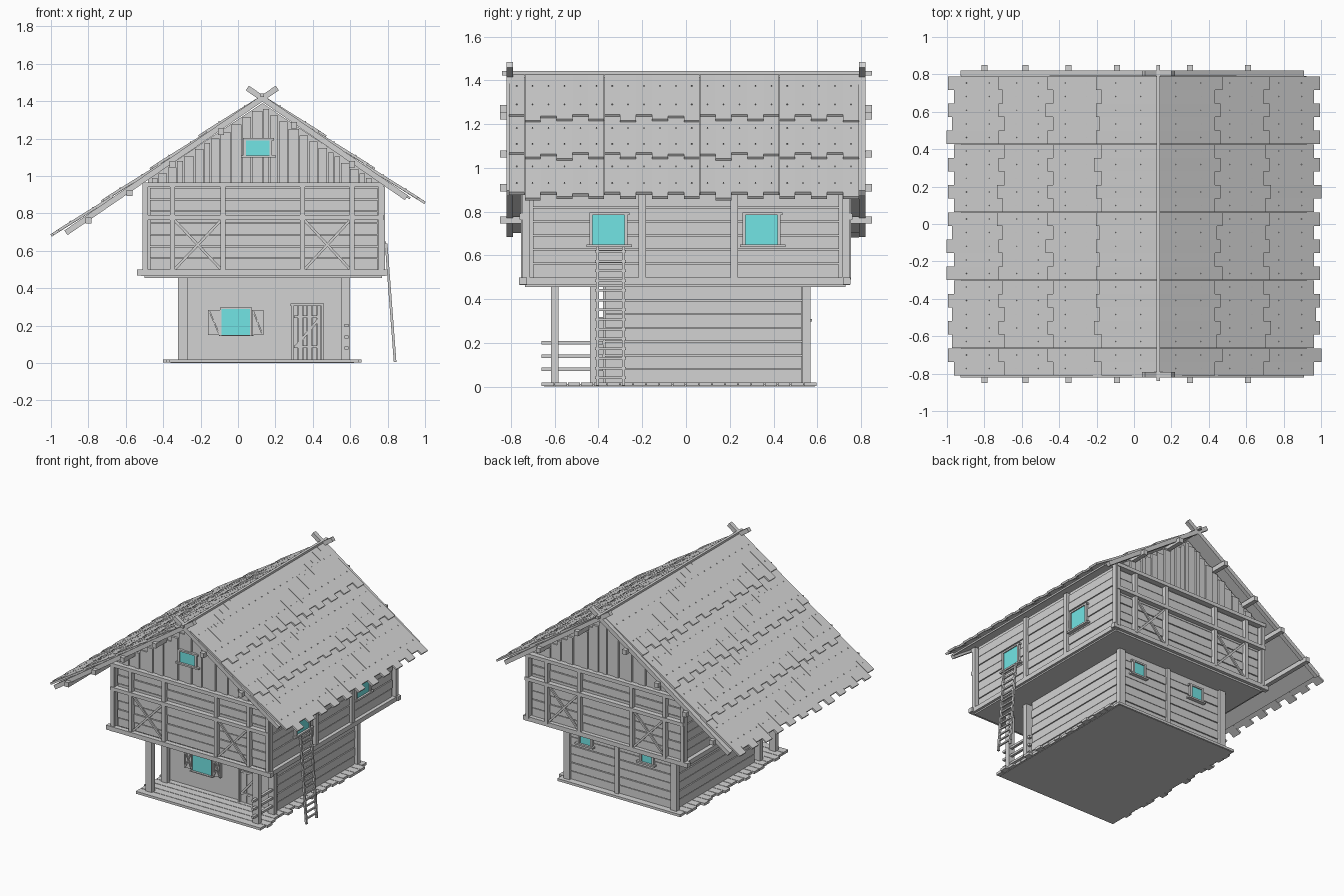
import bpy, bmesh, random
from mathutils import Vector

random.seed(4)
cube = bpy.data.objects.get("Cube")
if cube:
    bpy.data.objects.remove(cube)


def material(name, color):
    m = bpy.data.materials.new(name)
    m.use_nodes = True
    m.diffuse_color = (*color, 1)
    m.node_tree.nodes["Principled BSDF"].inputs["Base Color"].default_value = (*color, 1)
    return m


WOOD = material("grey wood", (0.65, 0.65, 0.65))
GLASS = material("cyan glass", (0.17, 0.78, 0.78))
parts = {}


def mesh(name):
    return parts.setdefault(name, bmesh.new())


def beam(name, a, b, w, h, wdir=(0, 1, 0)):
    """Rectangular bar from a to b, w wide along wdir and h deep across it."""
    a, b = Vector(a), Vector(b)
    d = (b - a).normalized()
    side = Vector(wdir)
    side = (side - d * side.dot(d)).normalized()
    up = d.cross(side)
    bm = mesh(name)
    ring = [[bm.verts.new(p + side * w / 2 * i + up * h / 2 * j)
             for i, j in ((-1, -1), (1, -1), (1, 1), (-1, 1))] for p in (a, b)]
    bm.faces.new(ring[0][::-1])
    bm.faces.new(ring[1])
    for k in range(4):
        n = (k + 1) % 4
        bm.faces.new((ring[0][k], ring[0][n], ring[1][n], ring[1][k]))


def box(name, x0, x1, y0, y1, z0, z1):
    x, y = (x0 + x1) / 2, (y0 + y1) / 2
    beam(name, (x, y, z0), (x, y, z1), abs(x1 - x0), abs(y1 - y0), (1, 0, 0))


# A wall is (axis, outward sign, position); pieces are placed on it by
# horizontal coordinate, height and distance outward.
def on_wall(name, wall, u0, u1, z0, z1, d0, d1):
    axis, sign, pos = wall
    p, q = pos + sign * d0, pos + sign * d1
    if axis == "x":
        box(name, p, q, u0, u1, z0, z1)
    else:
        box(name, u0, u1, p, q, z0, z1)


def wall_brace(name, wall, u0, z0, u1, z1, d, w=0.014):
    axis, sign, pos = wall
    c = pos + sign * d
    pts = [(c, u, z) if axis == "x" else (u, c, z) for u, z in ((u0, z0), (u1, z1))]
    beam(name, *pts, w, 0.01, (0, 0, 1))


def cross(name, wall, u0, u1, z0, z1, d, w=0.014):
    wall_brace(name, wall, u0, z0, u1, z1, d, w)
    wall_brace(name, wall, u0, z1, u1, z0, d + 0.002, w)


def siding(name, wall, u0, u1, z0, z1, pitch=0.062):
    n = round((z1 - z0) / pitch)
    step = (z1 - z0) / n
    for i in range(n):
        z = z0 + i * step
        on_wall(name, wall, u0, u1, z, z + step - 0.005, -0.005, 0.009 + 0.003 * (i % 2))


def window(name, wall, u0, u1, z0, z1, t=0.012):
    on_wall(name + "_glass", wall, u0, u1, z0, z1, 0.005, 0.02)
    f = name + "_frame"
    for u in (u0, u1):
        on_wall(f, wall, u - t, u + t / 4, z0, z1, 0, 0.028)
    on_wall(f, wall, u0 - t, u1 + t, z1, z1 + t, 0, 0.028)
    on_wall(f, wall, u0 - 2 * t, u1 + 2 * t, z0 - t, z0, 0, 0.036)


# Roof surface: distance u down the slope side s, measured along x
RIDGE_X, RIDGE_Z, SLOPE = 0.13, 1.425, 0.67


def roof(s, u, y, lift=0.0):
    return (RIDGE_X + s * u, y, RIDGE_Z - SLOPE * u + lift)


# Ground floor
box("ground_walls", -0.29, 0.57, -0.38, 0.54, 0.01, 0.47)
front, back = ("y", -1, -0.38), ("y", 1, 0.54)
right, left = ("x", 1, 0.57), ("x", -1, -0.29)
siding("ground_siding", back, -0.28, 0.56, 0.02, 0.46)
for w in (right, left):
    siding("ground_siding", w, -0.37, 0.53, 0.02, 0.46)
for x in (-0.295, 0.575):
    for y in (-0.6, -0.42, 0.55):
        box("ground_posts", x - 0.025, x + 0.025, y - 0.018, y + 0.018, 0.01, 0.46)
box("ground_posts", 0.155, 0.185, 0.54, 0.565, 0.01, 0.46)

# Floor planks with uneven ends
box("porch_base", -0.36, 0.62, -0.65, 0.59, 0, 0.012)
for i in range(21):
    y = -0.66 + i * 0.06
    box("floor_planks", -0.37 - random.choice((0, 0.015, 0.03)),
        0.63 + random.choice((0, 0.015, 0.03)), y, y + 0.056, 0.002, 0.02)

# Porch rail
for z in (0.08, 0.14, 0.2):
    box("porch_rail", 0.57, 0.59, -0.66, -0.38, z - 0.008, z + 0.008)

# Shuttered window
window("ground_front_window", front, -0.09, 0.07, 0.15, 0.29, 0.006)
for u0, u1 in ((-0.16, -0.095), (0.075, 0.135)):
    on_wall("shutters", front, u0, u1, 0.15, 0.285, 0, 0.012)
    cross("shutters", front, u0 + 0.008, u1 - 0.008, 0.16, 0.275, 0.015, 0.008)
    for u in (u0, u1 - 0.008):
        on_wall("shutters", front, u, u + 0.008, 0.15, 0.285, 0.012, 0.02)

# Board door
for i in range(6):
    u = 0.297 + i * 0.025
    on_wall("door", front, u, u + 0.022, 0.02, 0.305, 0, 0.012 + 0.003 * (i % 2))
for u in (0.285, 0.447):
    on_wall("door_frame", front, u, u + 0.012, 0.02, 0.315, 0, 0.025)
on_wall("door_frame", front, 0.28, 0.46, 0.305, 0.318, 0, 0.027)
for z in (0.08, 0.24):
    on_wall("door_brace", front, 0.3, 0.445, z, z + 0.015, 0.012, 0.022)
wall_brace("door_brace", front, 0.31, 0.09, 0.44, 0.245, 0.018)

# Back windows
for u in (-0.12, 0.38):
    window("ground_back_window", back, u, u + 0.1, 0.31, 0.4)

# Upper floor body, a prism under the roof
bm = mesh("upper_walls")
X0, X1, Y = -0.48, 0.755, 0.715
outline = [(X0, 0.46), (X1, 0.46), (X1, RIDGE_Z - SLOPE * (X1 - RIDGE_X) - 0.035),
           (RIDGE_X, RIDGE_Z - 0.035), (X0, RIDGE_Z - SLOPE * (RIDGE_X - X0) - 0.035)]
face = bm.faces.new([bm.verts.new((x, -Y, z)) for x, z in outline])
ext = bmesh.ops.extrude_face_region(bm, geom=[face])["geom"]
bmesh.ops.translate(bm, vec=(0, 2 * Y, 0), verts=[v for v in ext if isinstance(v, bmesh.types.BMVert)])
bmesh.ops.recalc_face_normals(bm, faces=bm.faces)

# Sill beams round the upper floor
for y in (-0.745, 0.735):
    box("sill_beams", -0.54, 0.8, y - 0.018, y + 0.018, 0.468, 0.5)
for x in (-0.5, 0.77):
    box("sill_beams", x - 0.018, x + 0.018, -0.76, 0.75, 0.465, 0.498)
box("upper_floor", -0.5, 0.77, -0.735, 0.73, 0.455, 0.472)

# Framed gable ends
for sign in (-1, 1):
    w = ("y", sign, sign * Y)
    siding("upper_siding", w, -0.47, 0.745, 0.5, 0.94)
    for u in (-0.495, -0.35, -0.08, 0.345, 0.61, 0.765):
        on_wall("gable_frame", w, u - 0.013, u + 0.013, 0.49, 0.95, 0.008, 0.04)
    for z in (0.778, 0.953):
        on_wall("gable_frame", w, -0.51, 0.78, z - 0.013, z + 0.013, 0.005, 0.046)
    for u0, u1 in ((-0.34, -0.09), (0.355, 0.6)):
        cross("gable_braces", w, u0, u1, 0.5, 0.765, 0.022)
    # Upright gable boards cut to the roof line
    x, i = X0 + 0.02, 0
    while x < X1 - 0.03:
        width = random.choice((0.035, 0.05, 0.06))
        far = max(abs(x - RIDGE_X), abs(x + width - RIDGE_X))
        on_wall("gable_boards", w, x, x + width - 0.005, 0.95,
                RIDGE_Z - SLOPE * far - 0.04, 0, 0.009 + 0.007 * (i % 2))
        x, i = x + width, i + 1
window("attic_window", ("y", -1, -Y), 0.04, 0.18, 1.11, 1.19)

# Long sides
for w in (("x", 1, X1), ("x", -1, X0)):
    siding("upper_siding", w, -0.7, 0.7, 0.5, 0.95)
    for u in (-0.73, -0.2, 0.22, 0.73):
        on_wall("side_posts", w, u - 0.017, u + 0.017, 0.49, 0.96, 0, 0.03)
for u in (-0.43, 0.27):
    window("side_window", ("x", 1, X1), u, u + 0.16, 0.65, 0.785)

# Roof: deck, overlapping board courses and nails
for s, eave, edges in ((1, 0.79, (0, 0.30, 0.56, 0.83)), (-1, 1.05, (0, 0.30, 0.56, 0.82, 1.09))):
    beam("roof_deck", roof(s, 0, 0, -0.015), roof(s, eave, 0, -0.015), 1.58, 0.012)
    for u0, u1 in zip(edges, edges[1:]):
        n = 22
        for i in range(n):
            y = -0.81 + (i + 0.5) * 1.6 / n
            end = u1 + 0.03 * (i % 2) + random.choice((0, 0, 0.01))
            beam("roof_boards", roof(s, max(u0 - 0.02, 0), y), roof(s, end, y, 0.014),
                 1.6 / n - 0.0005, 0.014)
            for f in (0.3, 0.75):
                u = u0 + (u1 - u0) * f
                z = 0.014 * f + 0.004
                beam("roof_nails", roof(s, u, y, z), roof(s, u + 0.005, y, z), 0.005, 0.016)

# Ridge pole, purlins and crossed barge boards
beam("ridge_pole", (RIDGE_X, -0.84, 1.432), (RIDGE_X, 0.85, 1.432), 0.02, 0.02, (1, 0, 0))
for x in (-0.8, -0.58, -0.35, -0.09, 0.3, 0.61):
    z = RIDGE_Z - SLOPE * abs(x - RIDGE_X) - 0.04
    box("purlins", x - 0.016, x + 0.016, -0.85, 0.85, z - 0.017, z + 0.017)
for y in (-0.805, 0.805):
    for s, low in ((1, 0.77), (-1, 1.05)):
        beam("barge_boards", roof(s, -0.08, y, -0.008), roof(s, low, y, -0.025), 0.03, 0.03)

# Ladder
foot, top = Vector((0.84, 0, 0.005)), Vector((0.792, 0, 0.64))
for y in (-0.405, -0.285):
    off = Vector((0, y, 0))
    beam("ladder", foot + off, top + off, 0.014, 0.014)
for i in range(14):
    p = foot.lerp(top, (i + 0.8) / 14.3)
    beam("ladder", (p.x, -0.415, p.z), (p.x, -0.275, p.z), 0.011, 0.011, (1, 0, 0))

# Turn the collected parts into objects
for name, bm in parts.items():
    bmesh.ops.recalc_face_normals(bm, faces=bm.faces)
    me = bpy.data.meshes.new(name)
    bm.to_mesh(me)
    bm.free()
    me.materials.append(GLASS if name.endswith("_glass") else WOOD)
    bpy.context.collection.objects.link(bpy.data.objects.new(name, me))
